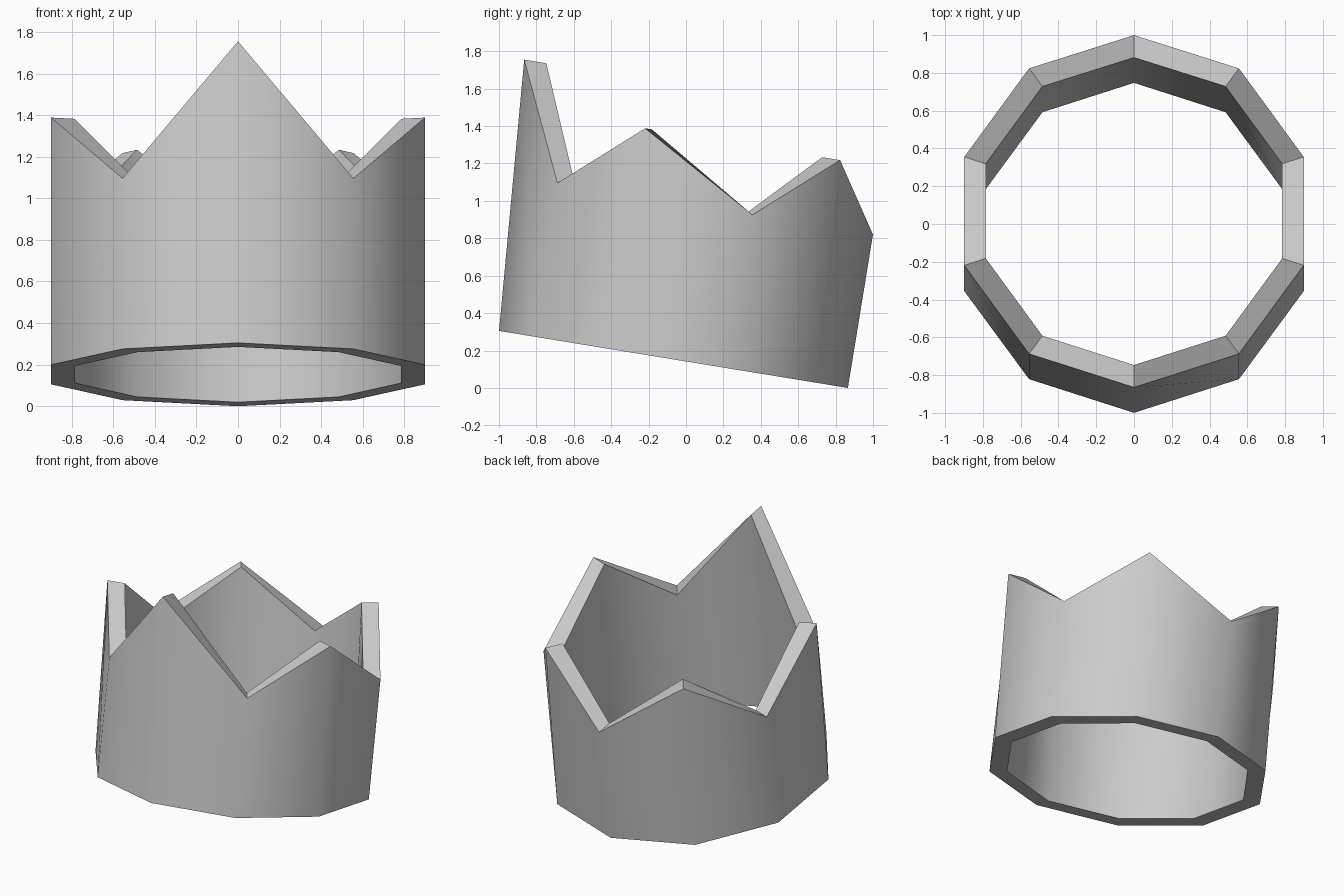
import bpy, bmesh
from math import radians, cos, sin

if "Cube" in bpy.data.objects:
    bpy.data.objects.remove(bpy.data.objects["Cube"])

SIDES, R_OUT, R_IN = 10, 0.945, 0.825
VALLEY = (0.831, 0.0)       # height, lean towards the front
PEAK = (1.195, -0.057)
FRONT_PEAK = (1.453, -0.101)

# crown band: outer and inner ten-sided walls with a zigzag rim
bm = bmesh.new()


def corner(radius, k, height, lean):
    a = radians(90 - 36 * k)
    return bm.verts.new((radius * cos(a), radius * sin(a) + lean, height))


columns = []
for k in range(SIDES):
    height, lean = FRONT_PEAK if k == 5 else PEAK if k % 2 else VALLEY
    columns.append((corner(R_OUT, k, 0, 0), corner(R_OUT, k, height, lean),
                    corner(R_IN, k, height, lean), corner(R_IN, k, 0, 0)))

for k in range(SIDES):
    a, b = columns[k], columns[(k + 1) % SIDES]
    for i in range(4):
        j = (i + 1) % 4
        bm.faces.new((a[i], a[j], b[j], b[i]))
bmesh.ops.recalc_face_normals(bm, faces=bm.faces)

mesh = bpy.data.meshes.new("crown_band")
bm.to_mesh(mesh)
bm.free()
crown = bpy.data.objects.new("crown_band", mesh)
bpy.context.collection.objects.link(crown)

# tilt the crown so it rests on its back edge
crown.location = (0, -0.067, 0.1525)
crown.rotation_euler.x = radians(-9.28)

# smooth walls, crisp rims
bpy.context.view_layer.objects.active = crown
crown.select_set(True)
bpy.ops.object.shade_smooth_by_angle(angle=radians(50))
